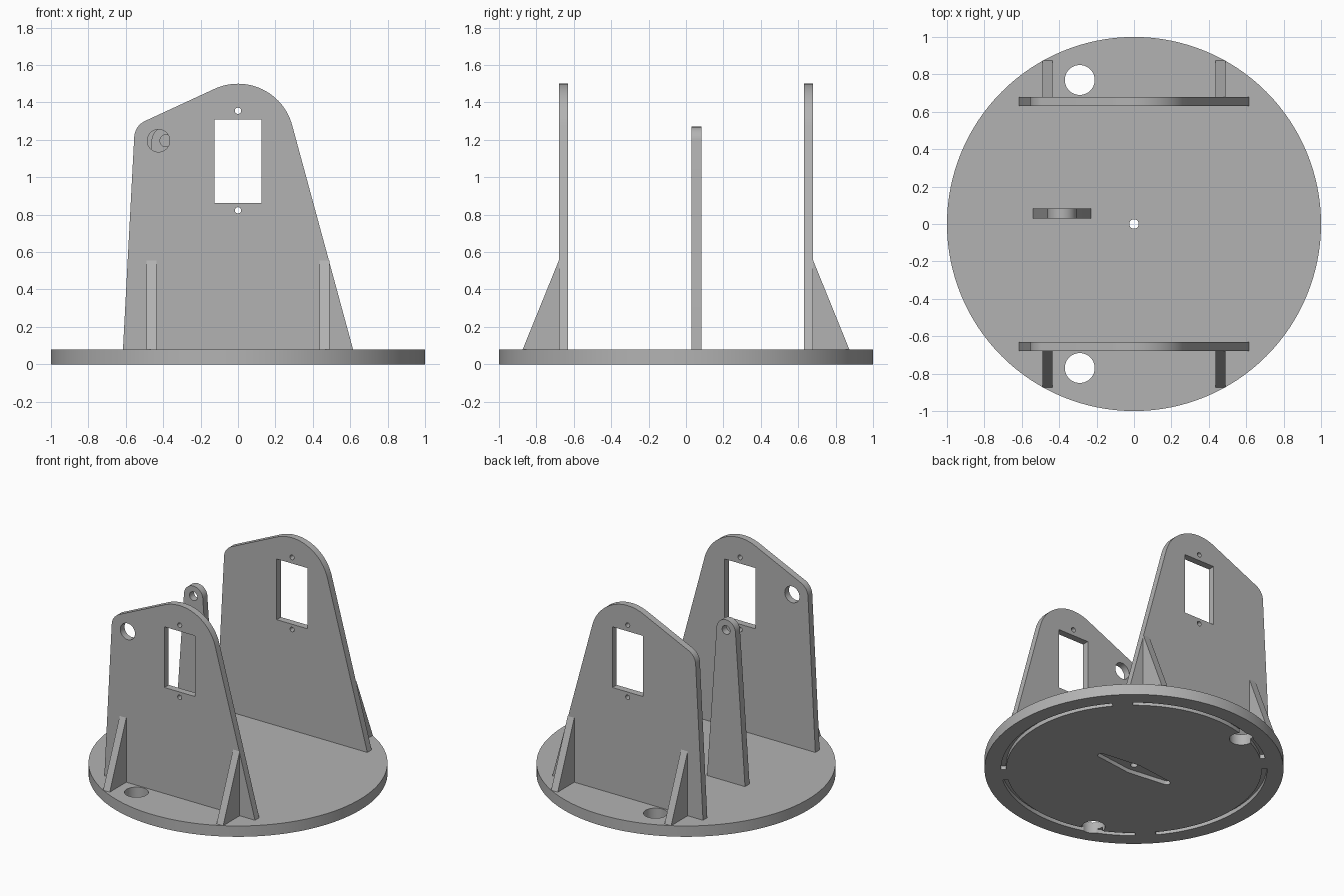
import bpy
import bmesh
from math import cos, sin, radians

cube = bpy.data.objects.get("Cube")
if cube:
    bpy.data.objects.remove(cube, do_unlink=True)

grey = bpy.data.materials.new("plain grey")
grey.use_nodes = True
grey.diffuse_color = (0.45, 0.45, 0.45, 1)
grey.node_tree.nodes["Principled BSDF"].inputs["Base Color"].default_value = grey.diffuse_color

BASE_TOP = 0.08
PLATE_IN, PLATE_OUT = 0.63, 0.68


def arc(cx, cy, r, start, end, steps=24):
    """Points along an arc, angles in degrees."""
    angles = [radians(start + (end - start) * i / steps) for i in range(steps + 1)]
    return [(cx + r * cos(a), cy + r * sin(a)) for a in angles]


def circle(cx, cy, r, steps=48):
    return arc(cx, cy, r, 0, 360, steps)[:-1]


def prism(name, outline, low, high, axis):
    """Extrude a closed outline along an axis."""
    place = {"x": lambda a, b, h: (h, a, b),
             "y": lambda a, b, h: (a, h, b),
             "z": lambda a, b, h: (a, b, h)}[axis]
    bm = bmesh.new()
    rings = [[bm.verts.new(place(a, b, h)) for a, b in outline] for h in (low, high)]
    bm.faces.new(rings[0])
    bm.faces.new(rings[1])
    n = len(outline)
    for i in range(n):
        j = (i + 1) % n
        bm.faces.new((rings[0][i], rings[0][j], rings[1][j], rings[1][i]))
    bmesh.ops.recalc_face_normals(bm, faces=bm.faces)
    mesh = bpy.data.meshes.new(name)
    bm.to_mesh(mesh)
    bm.free()
    mesh.materials.append(grey)
    obj = bpy.data.objects.new(name, mesh)
    bpy.context.collection.objects.link(obj)
    return obj


def activate(obj):
    bpy.ops.object.select_all(action="DESELECT")
    obj.select_set(True)
    bpy.context.view_layer.objects.active = obj


def finish(obj, cutters=()):
    """Cut the openings, then smooth the curved walls."""
    activate(obj)
    for cutter in cutters:
        mod = obj.modifiers.new("cut", "BOOLEAN")
        mod.operation = "DIFFERENCE"
        mod.solver = "EXACT"
        mod.object = cutter
        bpy.ops.object.modifier_apply(modifier=mod.name)
        bpy.data.objects.remove(cutter, do_unlink=True)
    bpy.ops.object.shade_smooth_by_angle(angle=radians(30))


# Round base: through holes, broken ring groove and pointed recess underneath
base = prism("round_base", circle(0, 0, 1, 128), 0, BASE_TOP, "z")
cutters = [prism("hole_cutter", circle(x, y, r), -0.1, 0.2, "z")
           for x, y, r in ((-0.29, 0.77, 0.08), (-0.29, -0.77, 0.08), (0, 0, 0.025))]
for quarter in range(4):
    start = 45 + 90 * quarter + 4.5
    end = start + 81
    groove = arc(0, 0, 0.89, start, end, 32) + arc(0, 0, 0.855, end, start, 32)
    cutters.append(prism("groove_cutter", groove, -0.1, 0.03, "z"))
recess = (arc(0.285, 0, 0.025, -80, 80, 8) + [(0, 0.06)]
          + arc(-0.285, 0, 0.025, 100, 260, 8) + [(0, -0.06)])
cutters.append(prism("recess_cutter", recess, -0.1, 0.03, "z"))
finish(base, cutters)

# Upright plates with a window, two screw holes and buttresses
plate = ([(-0.615, BASE_TOP), (0.615, BASE_TOP)]
         + arc(0, 1.2, 0.3, 15, 114.3)
         + arc(-0.455, 1.21, 0.1, 114.3, 177, 16))
window = [(-0.125, 0.862), (0.125, 0.862), (0.125, 1.31), (-0.125, 1.31)]
for side, sign in (("front", -1), ("back", 1)):
    inner, outer = sign * PLATE_IN, sign * PLATE_OUT
    obj = prism(side + "_plate", plate, inner, outer, "y")
    openings = [window, circle(0, 1.355, 0.017, 24), circle(0, 0.823, 0.017, 24)]
    if side == "front":
        openings.append(circle(-0.425, 1.195, 0.06))
    finish(obj, [prism("opening_cutter", o, sign * 0.5, sign * 0.8, "y") for o in openings])

    gusset = [(outer, BASE_TOP), (sign * 0.873, BASE_TOP), (outer, 0.555)]
    for hand, x in (("right", -0.463), ("left", 0.463)):
        prism(f"{side}_{hand}_buttress", gusset, x - 0.027, x + 0.027, "x")

# Slim tapered arm with a pivot hole
arm_outline = ([(-0.54, BASE_TOP), (-0.23, BASE_TOP)]
               + arc(-0.385, 1.193, 0.077, 4, 176))
arm = prism("pivot_arm", arm_outline, 0.03, 0.083, "y")
finish(arm, [prism("pivot_cutter", circle(-0.385, 1.195, 0.032, 32), -0.1, 0.2, "y")])
